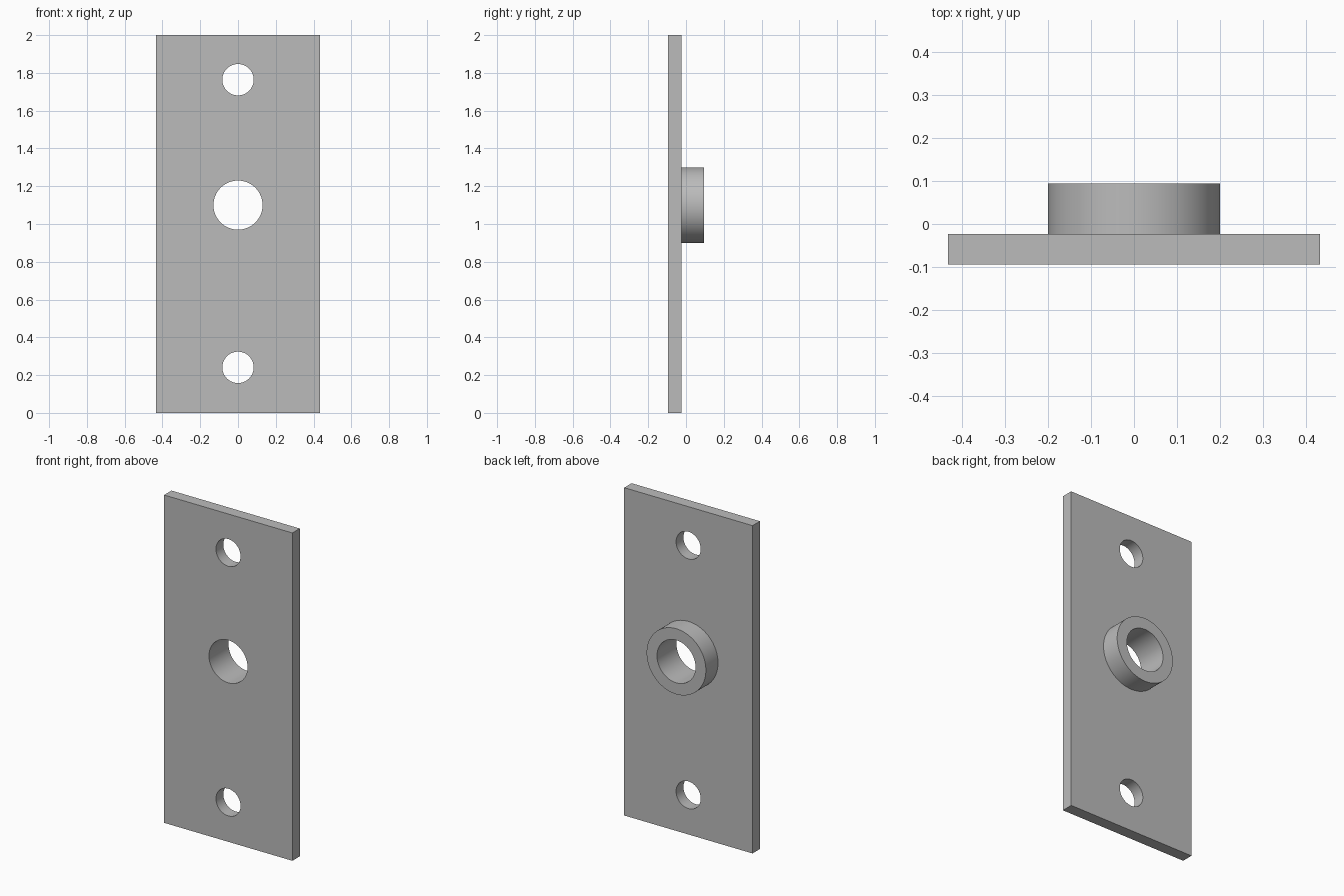
import bpy
import math

if "Cube" in bpy.data.objects:
    bpy.data.objects.remove(bpy.data.objects["Cube"], do_unlink=True)

WIDTH, HEIGHT = 0.866, 2.0
FRONT, BACK, RIM = -0.094, -0.023, 0.094
BORE_Z = 1.1

steel = bpy.data.materials.new("plain_grey")
steel.use_nodes = True
grey = (0.5, 0.5, 0.5, 1)
steel.diffuse_color = grey
steel.node_tree.nodes["Principled BSDF"].inputs["Base Color"].default_value = grey


def cylinder(name, radius, y0, y1, z):
    """Cylinder lying along y."""
    bpy.ops.mesh.primitive_cylinder_add(
        vertices=96, radius=radius, depth=y1 - y0,
        location=(0, (y0 + y1) / 2, z), rotation=(math.pi / 2, 0, 0))
    obj = bpy.context.object
    obj.name = name
    obj.data.materials.append(steel)
    return obj


def combine(target, tool, operation):
    """Apply a boolean and discard the tool object."""
    tool.hide_render = True
    mod = target.modifiers.new(operation, "BOOLEAN")
    mod.operation, mod.solver, mod.object = operation, "EXACT", tool
    bpy.context.view_layer.objects.active = target
    bpy.ops.object.modifier_apply(modifier=mod.name)
    bpy.data.objects.remove(tool, do_unlink=True)


# Flat rectangular plate
bpy.ops.mesh.primitive_cube_add(size=1, location=(0, (FRONT + BACK) / 2, HEIGHT / 2))
plate = bpy.context.object
plate.name = "mounting_plate_with_collar"
plate.scale = (WIDTH, BACK - FRONT, HEIGHT)
bpy.ops.object.transform_apply(location=True, rotation=True, scale=True)
plate.data.materials.append(steel)

# Round collar on the back, rooted inside the plate
collar = cylinder("collar", 0.2, (FRONT + BACK) / 2, RIM, BORE_Z)
combine(plate, collar, "UNION")

# Central bore and the two screw holes
for name, radius, z in (("bore", 0.13, BORE_Z),
                        ("upper_hole", 0.083, 1.764),
                        ("lower_hole", 0.083, 0.241)):
    combine(plate, cylinder(name, radius, FRONT - 0.1, RIM + 0.1, z), "DIFFERENCE")

# Smooth round walls, crisp edges
bpy.ops.object.select_all(action="DESELECT")
plate.select_set(True)
bpy.context.view_layer.objects.active = plate
bpy.ops.object.shade_smooth_by_angle(angle=math.radians(30))
